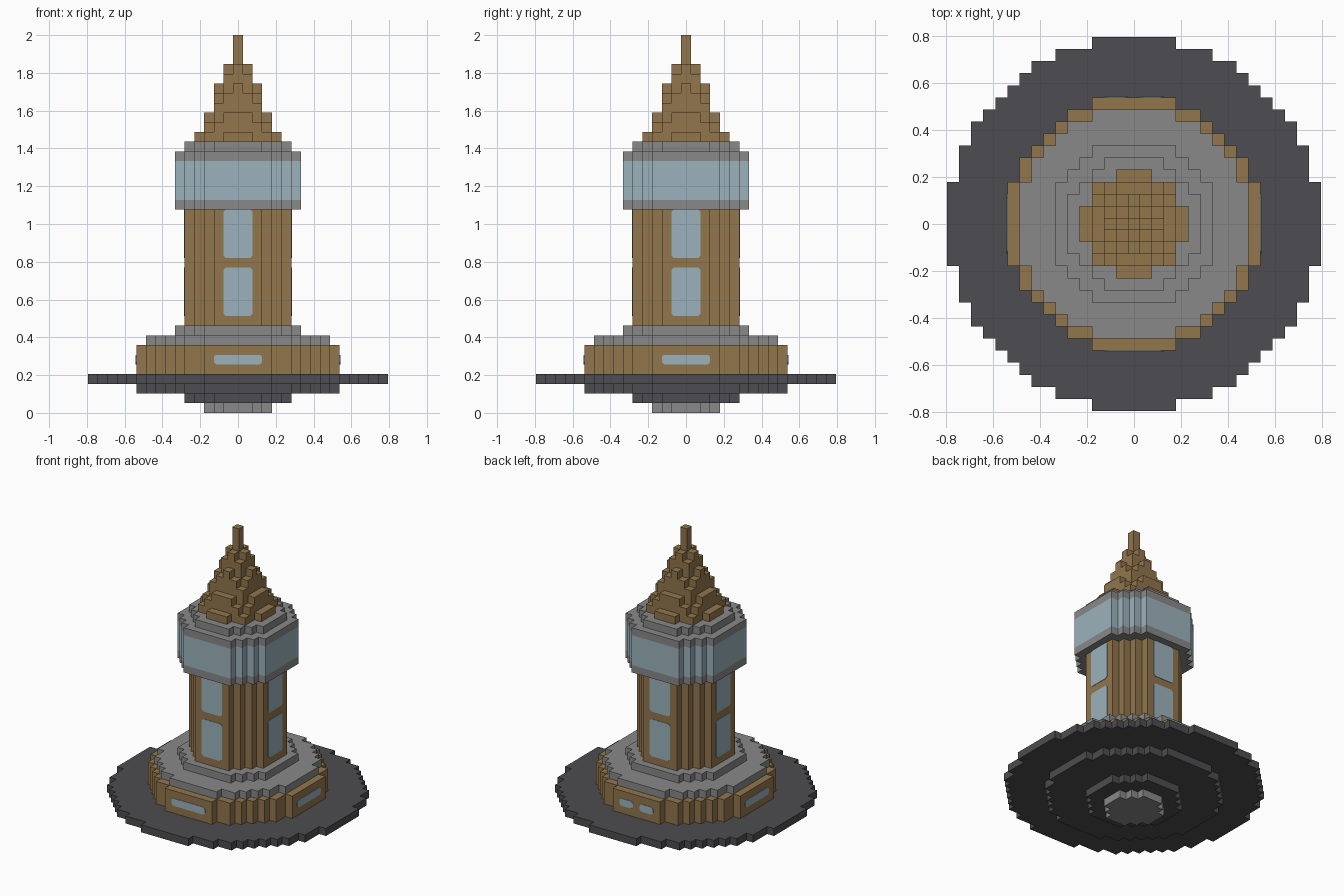
import bpy, bmesh, math
from mathutils import Matrix

if "Cube" in bpy.data.objects:
    bpy.data.objects.remove(bpy.data.objects["Cube"])

U = 2 / 39  # one block


def material(name, rgb):
    m = bpy.data.materials.new(name)
    m.use_nodes = True
    color = (*rgb, 1)
    m.diffuse_color = color
    m.node_tree.nodes["Principled BSDF"].inputs["Base Color"].default_value = color
    return m


stone = material("grey stone", (0.25, 0.25, 0.25))
slate = material("dark slate", (0.075, 0.073, 0.082))
wood = material("brown wood", (0.285, 0.18, 0.072))
glass = material("pale blue glass", (0.33, 0.45, 0.5))


def finish(name, bm, mat):
    bmesh.ops.recalc_face_normals(bm, faces=bm.faces)
    mesh = bpy.data.meshes.new(name)
    bm.to_mesh(mesh)
    bm.free()
    mesh.materials.append(mat)
    obj = bpy.data.objects.new(name, mesh)
    bpy.context.collection.objects.link(obj)
    return obj


def slab(name, inside, low, high, mat):
    """Stepped slab of every grid cell passing the rule, between two layers."""
    bm = bmesh.new()
    corners = {}

    def corner(i, j):
        if (i, j) not in corners:
            corners[i, j] = bm.verts.new(((i - 0.5) * U, (j - 0.5) * U, low * U))
        return corners[i, j]

    span = range(-16, 17)
    for i in span:
        for j in span:
            if inside(i, j):
                bm.faces.new([corner(i, j), corner(i + 1, j),
                              corner(i + 1, j + 1), corner(i, j + 1)])
    ext = bmesh.ops.extrude_face_region(bm, geom=bm.faces[:], use_keep_orig=True)
    for v in ext["geom"]:
        if isinstance(v, bmesh.types.BMVert):
            v.co.z = high * U
    bmesh.ops.dissolve_limit(bm, angle_limit=0.01, verts=bm.verts, edges=bm.edges)
    return finish(name, bm, mat)


def disc(name, radius, low, high, mat):
    return slab(name, lambda i, j: i * i + j * j <= radius * radius, low, high, mat)


def pane(name, center, width, low, high, wall, turn):
    """Thin glass plate with clipped corners on one of the four walls."""
    bm = bmesh.new()
    c = 0.25
    w, h = width / 2, (high - low) / 2
    outline = []
    for sx, sz in ((1, 1), (-1, 1), (-1, -1), (1, -1)):
        pair = [(sx * w, sz * (h - c)), (sx * (w - c), sz * h)]
        outline += pair if sx * sz > 0 else pair[::-1]
    verts = [bm.verts.new(((center + x) * U, -wall * U + 0.002, ((low + high) / 2 + z) * U))
             for x, z in outline]
    face = bm.faces.new(verts)
    ext = bmesh.ops.extrude_face_region(bm, geom=[face], use_keep_orig=True)
    for v in ext["geom"]:
        if isinstance(v, bmesh.types.BMVert):
            v.co.y -= 0.005
    bm.transform(Matrix.Rotation(turn * math.pi / 2, 4, "Z"))
    return finish(name, bm, glass)


# Foot and wide rim
disc("foot", 3.5, 0, 1, stone)
disc("lower_hull", 5.5, 1, 2, slate)
disc("upper_hull", 10.5, 2, 3, slate)
disc("rim", 15.5, 3, 4, slate)

# Base building and its stepped roof
disc("base_wall", 10.5, 4, 7, wood)
disc("base_roof", 9.5, 7, 8, stone)
disc("tower_plinth", 6.8, 8, 9, stone)

# Tower and glazed lookout
disc("tower", 5.5, 9, 21, wood)
disc("lookout_floor", 6.8, 21, 22, stone)
disc("lookout_glass", 6.8, 22, 26, glass)
disc("lookout_lintel", 6.8, 26, 27, stone)
disc("lookout_roof", 5.5, 27, 28, stone)


# Spire: columns fall away from the centre
def spire_height(i, j):
    r = math.hypot(i, j)
    return max(int(39.4 - 2.5 * r), 29 if r < 4.3 else 0)


for layer in range(28, 39):
    slab(f"spire_layer_{layer - 27}",
         lambda i, j: spire_height(i, j) > layer, layer, layer + 1, wood)

# Windows on all four sides
for turn, side in enumerate(("front", "left", "back", "right")):
    pane(f"{side}_lower_window", 0, 3, 10, 15, 5.5, turn)
    pane(f"{side}_upper_window", 0, 3, 16, 21, 5.5, turn)
    if side == "back":
        for x in (-1.5, 1.5):
            pane(f"back_base_window_{'a' if x < 0 else 'b'}", x, 2, 5, 6, 10.5, turn)
    else:
        pane(f"{side}_base_window", 0, 5, 5, 6, 10.5, turn)
